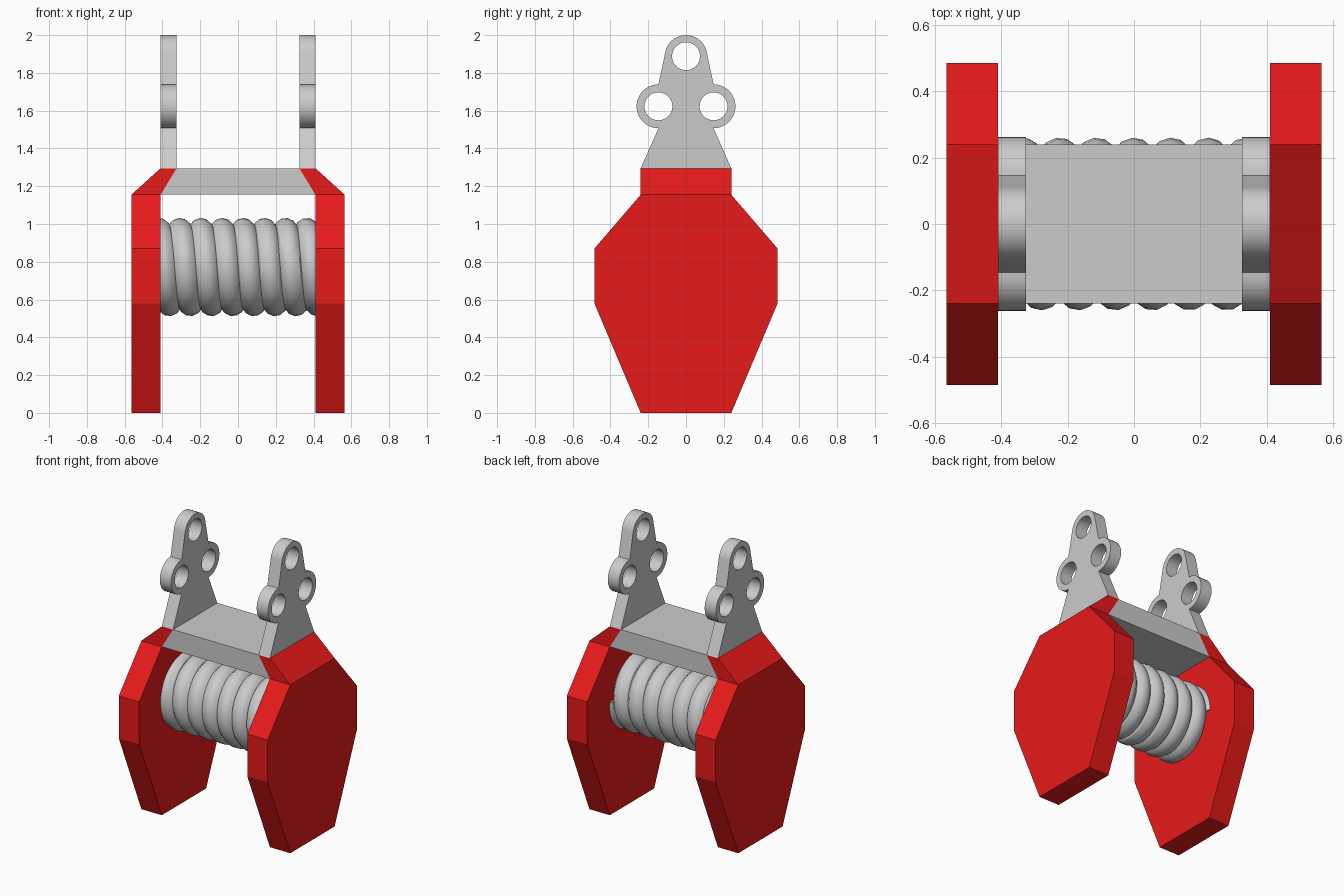
import bpy, bmesh
from math import sin, cos, pi, radians

if "Cube" in bpy.data.objects:
    bpy.data.objects.remove(bpy.data.objects["Cube"])


def mesh_object(name, verts, faces):
    me = bpy.data.meshes.new(name)
    me.from_pydata(verts, [], faces)
    bm = bmesh.new()
    bm.from_mesh(me)
    bmesh.ops.recalc_face_normals(bm, faces=bm.faces)
    bm.to_mesh(me)
    bm.free()
    ob = bpy.data.objects.new(name, me)
    bpy.context.collection.objects.link(ob)
    return ob


def curve_object(name, splines, cyclic, dims):
    cu = bpy.data.curves.new(name, 'CURVE')
    cu.dimensions = dims
    for pts in splines:
        sp = cu.splines.new('POLY')
        sp.points.add(len(pts) - 1)
        for p, co in zip(sp.points, pts):
            p.co = (*co, 1)
        sp.use_cyclic_u = cyclic
    ob = bpy.data.objects.new(name, cu)
    bpy.context.collection.objects.link(ob)
    return ob


def to_mesh(ob):
    bpy.ops.object.select_all(action='DESELECT')
    ob.select_set(True)
    bpy.context.view_layer.objects.active = ob
    bpy.ops.object.convert(target='MESH')
    ob = bpy.context.object
    bm = bmesh.new()
    bm.from_mesh(ob.data)
    bmesh.ops.remove_doubles(bm, verts=bm.verts, dist=1e-5)
    bm.to_mesh(ob.data)
    bm.free()
    bpy.ops.object.shade_smooth_by_angle(angle=radians(30))
    return ob


def mirror_x(ob, centre=None):
    mod = ob.modifiers.new("Mirror", 'MIRROR')
    mod.mirror_object = centre


def arc(cy, cz, r, a0, a1, n):
    return [(cy + r * cos(radians(a0 + (a1 - a0) * i / n)),
             cz + r * sin(radians(a0 + (a1 - a0) * i / n)), 0) for i in range(n + 1)]


# Red side plates: eight-point outline whose top leans inward
half = [(0.24, 0), (0.485, 0.58), (0.485, 0.87), (0.24, 1.155), (0.24, 1.295)]
outline = half + [(-y, z) for y, z in reversed(half)]
n = len(outline)
verts = []
for x, x_top in ((0.565, 0.41), (0.41, 0.325)):
    verts += [(x_top if z > 1.2 else x, y, z) for y, z in outline]
faces = []
for o in (0, n):
    faces += [[o + i for i in (0, 1, 2, 3, 6, 7, 8, 9)], [o + i for i in (3, 4, 5, 6)]]
faces += [(i, (i + 1) % n, n + (i + 1) % n, n + i) for i in range(n)]
plate = mesh_object("side_plates", verts, faces)
red = bpy.data.materials.new("red_paint")
red.diffuse_color = (0.8, 0.01, 0.01, 1)
red.use_nodes = True
red.node_tree.nodes["Principled BSDF"].inputs["Base Color"].default_value = red.diffuse_color
plate.data.materials.append(red)
mirror_x(plate)

# Grey crossbar with sloped ends
section = [(-0.41, 1.155), (0.41, 1.155), (0.325, 1.295), (-0.325, 1.295)]
mesh_object("crossbar", [(x, y, z) for y in (-0.24, 0.24) for x, z in section],
            [(0, 1, 2, 3), (4, 5, 6, 7)] + [(i, (i + 1) % 4, 4 + (i + 1) % 4, 4 + i) for i in range(4)])

# Upright brackets with three holes, drawn in the yz plane
right_side = [(0.24, 1.295, 0)] + arc(0.146, 1.623, 0.116, -90, 90, 18)
left_side = [(-y, z, w) for y, z, w in reversed(right_side)]
profile = right_side + arc(0, 1.888, 0.112, 8, 172, 18) + left_side
holes = [arc(cy, cz, 0.074, 0, 348.75, 31) for cy, cz in ((0, 1.888), (-0.146, 1.623), (0.146, 1.623))]
bracket = curve_object("brackets", [profile] + holes, True, '2D')
bracket.data.fill_mode = 'BOTH'
bracket.data.extrude = 0.0425
bracket = to_mesh(bracket)
# Swap axes so the drawing stands upright (x, y, z) <- (w, y, z)
for v in bracket.data.vertices:
    y, z, w = v.co
    v.co = (w + 0.3675, y, z)
mirror_x(bracket)

# Coiled cable wound between the plates, ends buried in them
turns, steps, pitch, r = 8, 36, 0.112, 0.196
path = []
for i in range(turns * steps + 1):
    t = 2 * pi * i / steps - pi / 2
    path.append((-turns * pitch / 2 + pitch * i / steps, -r * sin(t), 0.772 + r * cos(t)))
coil = curve_object("cable_coil", [path], False, '3D')
coil.data.bevel_depth = 0.064
coil.data.bevel_resolution = 4
coil.data.use_fill_caps = True
to_mesh(coil)
